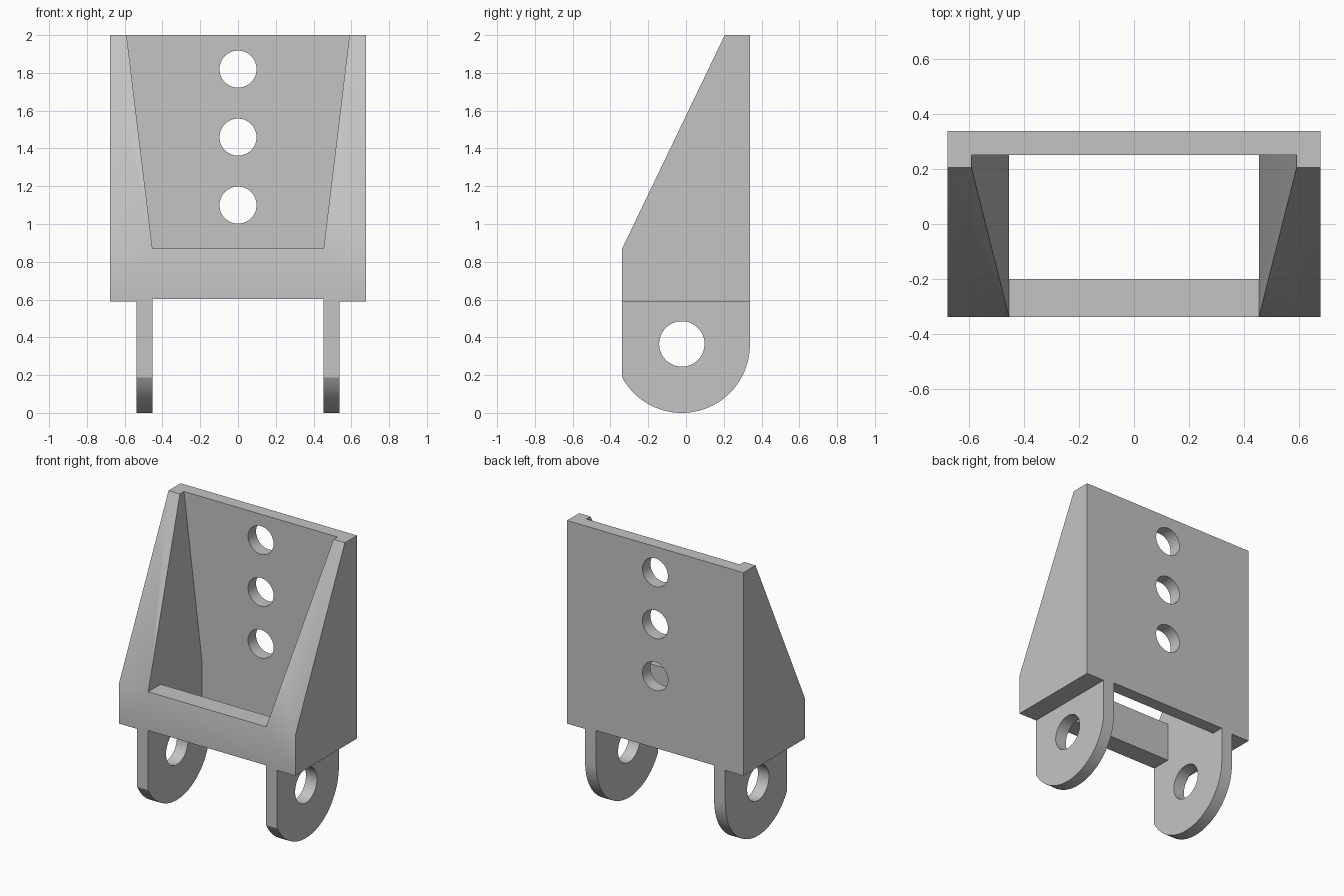
import bpy
import bmesh
from math import cos, sin, pi, acos
from mathutils import Vector

cube = bpy.data.objects.get("Cube")
if cube:
    bpy.data.objects.remove(cube, do_unlink=True)

grey = bpy.data.materials.new("plain grey")
grey.use_nodes = True
colour = (0.55, 0.55, 0.55, 1)
grey.diffuse_color = colour
grey.node_tree.nodes["Principled BSDF"].inputs["Base Color"].default_value = colour

HALF_W, HALF_D, TOP = 0.677, 0.338, 2.0
INNER, INNER_TOP = 0.453, 0.59
FLOOR, LIP = 0.59, 0.87


def prism(name, profile, axis, start, end):
    """Extrude a 2D outline (other axis, z) along x or y."""
    bm = bmesh.new()
    place = (lambda a, z: (start, a, z)) if axis == "x" else (lambda a, z: (a, start, z))
    face = bm.faces.new([bm.verts.new(place(a, z)) for a, z in profile])
    step = Vector((end - start, 0, 0) if axis == "x" else (0, end - start, 0))
    new = bmesh.ops.extrude_face_region(bm, geom=[face])["geom"]
    bmesh.ops.translate(bm, vec=step, verts=[v for v in new if isinstance(v, bmesh.types.BMVert)])
    bmesh.ops.recalc_face_normals(bm, faces=bm.faces)
    mesh = bpy.data.meshes.new(name)
    bm.to_mesh(mesh)
    bm.free()
    mesh.materials.append(grey)
    obj = bpy.data.objects.new(name, mesh)
    bpy.context.collection.objects.link(obj)
    return obj


def circle(a, z, r, n=64):
    return [(a + r * cos(2 * pi * i / n), z + r * sin(2 * pi * i / n)) for i in range(n)]


def activate(obj):
    bpy.ops.object.select_all(action="DESELECT")
    obj.select_set(True)
    bpy.context.view_layer.objects.active = obj


def cut(obj, cutter):
    activate(obj)
    cutter.hide_render = True
    mod = obj.modifiers.new("cut", "BOOLEAN")
    mod.operation, mod.solver, mod.object = "DIFFERENCE", "EXACT", cutter
    bpy.ops.object.modifier_apply(modifier=mod.name)
    bpy.data.objects.remove(cutter, do_unlink=True)


def finish(obj):
    activate(obj)
    bpy.ops.object.shade_smooth_by_angle()


# Bracket body: sloped side outline across the full width
body = prism("bracket_body", [(-HALF_D, FLOOR), (HALF_D, FLOOR), (HALF_D, TOP),
                              (0.205, TOP), (-HALF_D, LIP)], "x", -HALF_W, HALF_W)

# Cavity with walls that flare above the lip, open at the top, front and bottom
over = TOP + 0.1
flare = INNER + (INNER_TOP - INNER) * (over - LIP) / (TOP - LIP)
upper = [(INNER, LIP), (flare, over), (-flare, over), (-INNER, LIP)]
lower = [(-INNER, FLOOR - 0.1), (INNER, FLOOR - 0.1)]
cut(body, prism("cavity_cutter", lower + upper, "y", -0.2, 0.25))
cut(body, prism("front_cutter", upper, "y", -0.5, 0.1))

# Slight relief under the front and back walls between the lugs
relief = lower + [(INNER, FLOOR + 0.012), (-INNER, FLOOR + 0.012)]
cut(body, prism("relief_cutter", relief, "y", -0.5, 0.5))

# Mounting holes in the back wall
for z in (1.1, 1.46, 1.82):
    cut(body, prism("hole_cutter", circle(0, z, 0.098), "y", 0.1, 0.5))
finish(body)

# Pivot lugs: rounded bottom, flat front, one hole each
CY, R = -0.022, 0.36
first = -acos((CY + HALF_D) / R)
first = -pi - first
arc = [(CY + R * cos(first * i / 40), R + R * sin(first * i / 40)) for i in range(41)]
outline = [(-HALF_D, FLOOR), (HALF_D, FLOOR)] + arc
for side, name in ((1, "left_lug"), (-1, "right_lug")):
    lug = prism(name, outline, "x", side * INNER, side * 0.538)
    cut(lug, prism("pivot_cutter", circle(CY, 0.365, 0.12), "x", side * 0.4, side * 0.6))
    finish(lug)
